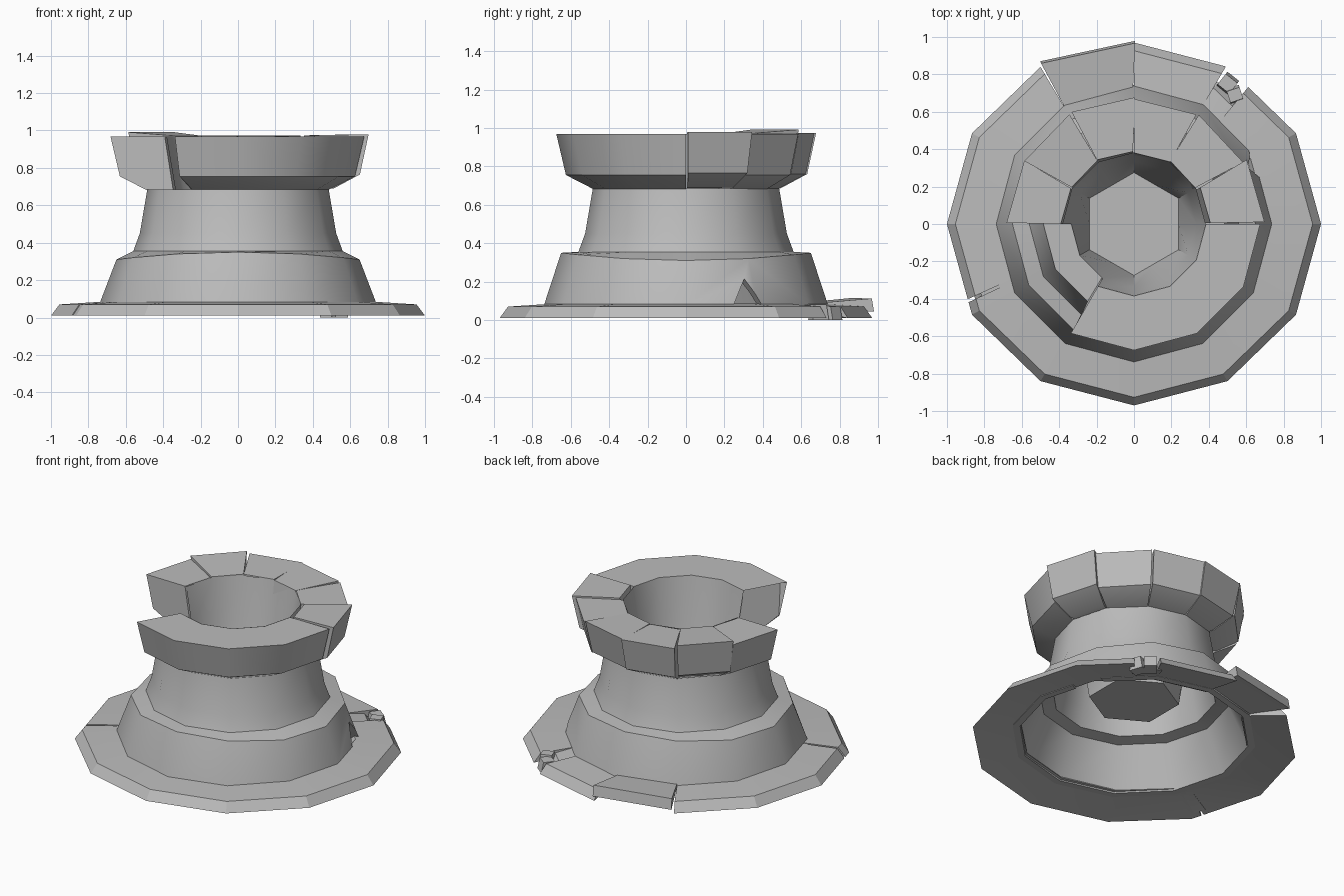
import bpy, bmesh, math
from mathutils import Matrix, Vector

if "Cube" in bpy.data.objects:
    bpy.data.objects.remove(bpy.data.objects["Cube"], do_unlink=True)

stone = bpy.data.materials.new("grey_stone")
stone.use_nodes = True
stone.diffuse_color = (0.5, 0.5, 0.5, 1)
stone.node_tree.nodes["Principled BSDF"].inputs["Base Color"].default_value = (0.5, 0.5, 0.5, 1)


def smooth_shade(obj, degrees):
    bpy.ops.object.select_all(action='DESELECT')
    obj.select_set(True)
    bpy.context.view_layer.objects.active = obj
    bpy.ops.object.shade_smooth_by_angle(angle=math.radians(degrees))


def finish(name, bm, smooth):
    bmesh.ops.recalc_face_normals(bm, faces=bm.faces)
    mesh = bpy.data.meshes.new(name)
    bm.to_mesh(mesh)
    bm.free()
    obj = bpy.data.objects.new(name, mesh)
    bpy.context.collection.objects.link(obj)
    mesh.materials.append(stone)
    if smooth:
        smooth_shade(obj, smooth)
    return obj


def ring_point(r, deg, z):
    # point on a twelve-sided ring with corners every 30 degrees
    r *= math.cos(math.radians(15)) / math.cos(math.radians(deg % 30 - 15))
    a = math.radians(deg)
    return Vector((r * math.cos(a), r * math.sin(a), z))


def ring(name, profile, start=0, end=360, smooth=35, skew=0, out=0, up=0,
         tilt=0, yaw=0, y_scale=1):
    """Closed profile swept round the ring; sectors get capped ends."""
    bm = bmesh.new()
    full = end - start >= 360
    angles = [start] + [a for a in range(0, 720, 30) if start < a < end]
    if not full:
        angles.append(end)
    z_low = min(p[1] for p in profile)
    sections = []
    for i, a in enumerate(angles):
        lean = skew if i == 0 else 0
        sections.append([bm.verts.new(ring_point(r, a + lean * (z - z_low), z))
                         for r, z in profile])
    n = len(profile)
    for i in range(len(angles) if full else len(angles) - 1):
        s, t = sections[i], sections[(i + 1) % len(angles)]
        for j in range(n):
            k = (j + 1) % n
            bm.faces.new((s[j], s[k], t[k], t[j]))
    if not full:
        bm.faces.new(sections[0])
        bm.faces.new(sections[-1])
        # shift and lean a broken block about its own middle
        mid = math.radians((start + end) / 2)
        radial = Vector((math.cos(mid), math.sin(mid), 0))
        tangent = Vector((-math.sin(mid), math.cos(mid), 0))
        centre = sum((v.co for v in bm.verts), Vector()) / len(bm.verts)
        turn = (Matrix.Rotation(math.radians(-tilt), 4, tangent)
                @ Matrix.Rotation(math.radians(yaw), 4, 'Z'))
        bmesh.ops.transform(bm, verts=bm.verts, matrix=Matrix.Translation(
            centre + radial * out + Vector((0, 0, up))) @ turn
            @ Matrix.Translation(-centre))
    for v in bm.verts:
        v.co.y *= y_scale
    return finish(name, bm, smooth)


# Hollow stepped body, its ledge dipping towards the two sides
body = ring("body", [(0.745, 0.05), (0.74, 0.075), (0.65, 0.33), (0.56, 0.355),
                     (0.525, 0.45), (0.485, 0.685), (0.335, 0.685), (0.335, 0.65),
                     (0.44, 0.64), (0.475, 0.45), (0.5, 0.335), (0.58, 0.32), (0.7, 0.05)])
for v in body.data.vertices:
    flat = v.co.x ** 2 + v.co.y ** 2
    if flat > 0.35 and v.co.z > 0.31:
        v.co.z -= 0.02 * (v.co.x ** 2 - v.co.y ** 2) / flat

# Broken hole in the lower wall
bm = bmesh.new()
bmesh.ops.create_cone(bm, cap_ends=True, segments=3, radius1=0.13, radius2=0.13, depth=0.3)
aim = (Matrix.Translation((0.64, 0.32, 0.085)) @ Matrix.Rotation(math.radians(27), 4, 'Z')
       @ Matrix.Rotation(math.radians(90), 4, 'Y') @ Matrix.Rotation(math.radians(90), 4, 'Z'))
bmesh.ops.transform(bm, verts=bm.verts, matrix=aim)
cutter = finish("hole_cutter", bm, 0)
cutter.hide_render = True
bpy.context.view_layer.objects.active = body
cut = body.modifiers.new("hole", 'BOOLEAN')
cut.operation = 'DIFFERENCE'
cut.solver = 'EXACT'
cut.object = cutter
bpy.ops.object.modifier_apply(modifier=cut.name)
bpy.data.objects.remove(cutter, do_unlink=True)
smooth_shade(body, 35)

# Tapered bore ending in a six-sided floor, open at the missing rim blocks
bm = bmesh.new()
rim_loop, neck_loop, floor_loop = [], [], []
for i in range(12):
    a = math.radians(30 * i)
    rim_loop.append(bm.verts.new(ring_point(0.383, 30 * i, 0.968)))
    neck_loop.append(bm.verts.new(ring_point(0.335, 30 * i, 0.685)))
    r = 0.275 if i % 2 else 0.275 * math.cos(math.radians(30))
    floor_loop.append(bm.verts.new((r * math.cos(a), r * math.sin(a), 0.3)))
for i in range(12):
    k = (i + 1) % 12
    bm.faces.new((neck_loop[i], neck_loop[k], floor_loop[k], floor_loop[i]))
    if i not in (6, 7):
        bm.faces.new((rim_loop[i], rim_loop[k], neck_loop[k], neck_loop[i]))
bm.faces.new(floor_loop)
finish("bore", bm, 35)

# Rim: one whole front piece and six loose blocks round the back
rim = [(0.385, 0.968), (0.675, 0.968), (0.625, 0.755), (0.485, 0.683), (0.34, 0.683)]
ring("rim_front", rim, 239, 360, skew=22)
shifts = [(0.025, 0.008, 1, 1), (0.0, 0.0, 0, -2), (0.0, 0.003, 1, 1),
          (0.01, 0.003, 1, -2), (0.015, 0.012, 4, 1), (0.005, 0.0, 0, -1)]
for i, (out, up, tilt, yaw) in enumerate(shifts):
    ring("rim_block_%d" % (i + 1), rim, 30 * i + 0.1, 30 * i + 29.9,
         out=out, up=up, tilt=tilt, yaw=yaw)

# Base flange in cracked pieces, one of them raised and square-edged
inner = [(0.72, 0.085), (0.7, 0.06), (0.78, 0.05)]
base = [(1.0, 0.01), (0.955, 0.07)] + inner
ring("base_front", base, 206, 411, smooth=20, y_scale=0.97)
ring("base_back_left", base, 60.5, 90, smooth=20, y_scale=0.97)
ring("base_raised_block", [(1.0, 0.01), (0.995, 0.08)] + inner, 90, 120, smooth=20,
     out=0.015, up=0.018, tilt=6, yaw=-2.5, y_scale=0.97)
ring("base_right", base, 120, 205, smooth=20, y_scale=0.97)
ring("base_broken_edge", [(0.9, 0.015), (0.86, 0.06)] + inner, 50, 62, smooth=20,
     y_scale=0.97)
ring("base_crack_fill", [(0.96, 0.015), (0.92, 0.055)] + inner, 203, 208, smooth=20,
     y_scale=0.97)

# Rubble in the base crack
for i, (x, y, z, size) in enumerate([(0.5, 0.75, 0.035, 0.05), (0.54, 0.69, 0.04, 0.045)]):
    bm = bmesh.new()
    bmesh.ops.create_cube(bm, size=2)
    for v in bm.verts:
        squeeze = 0.7 if v.co.z > 0 else 1
        v.co = Vector((v.co.x * size * squeeze, v.co.y * size * 0.8, v.co.z * z))
    bmesh.ops.rotate(bm, verts=bm.verts, matrix=Matrix.Rotation(0.9 + i, 3, 'Z'))
    bmesh.ops.translate(bm, verts=bm.verts, vec=(x, y, z))
    finish("rubble_%d" % (i + 1), bm, 0)
